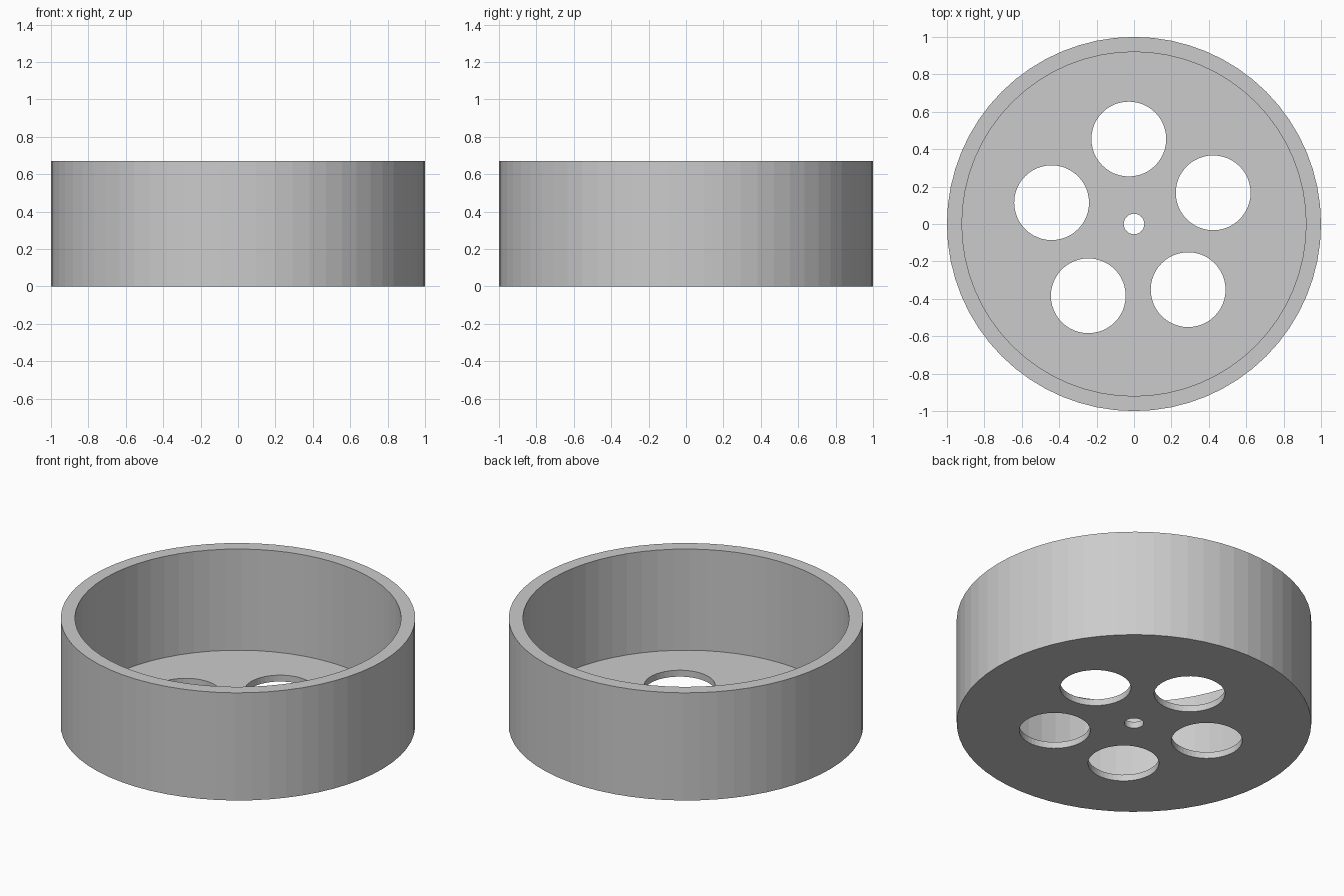
import bpy, math

if "Cube" in bpy.data.objects:
    bpy.data.objects.remove(bpy.data.objects["Cube"])

H, R, R_IN, FLOOR, SIDES = 0.67, 1.0, 0.92, 0.04, 64


def cylinder(name, radius, z0, z1, x=0.0, y=0.0, sides=SIDES):
    bpy.ops.mesh.primitive_cylinder_add(vertices=sides, radius=radius, depth=z1 - z0,
                                        location=(x, y, (z0 + z1) / 2))
    obj = bpy.context.object
    obj.name = name
    return obj


def cut(target, cutter):
    mod = target.modifiers.new("cut", 'BOOLEAN')
    mod.operation = 'DIFFERENCE'
    mod.solver = 'EXACT'
    mod.object = cutter
    bpy.context.view_layer.objects.active = target
    bpy.ops.object.modifier_apply(modifier=mod.name)
    bpy.data.objects.remove(cutter)


# Open round cup with a thin floor
cup = cylinder("round_cup", R, 0, H)
cut(cup, cylinder("cavity_cutter", R_IN, FLOOR, H + 0.2))

# Small centre hole and ring of five large holes through the floor
cut(cup, cylinder("centre_hole_cutter", 0.055, -0.1, 0.2, sides=32))
for i in range(5):
    a = math.radians(21.5 + 72 * i)
    cut(cup, cylinder("floor_hole_cutter", 0.2, -0.1, 0.2,
                      0.455 * math.cos(a), 0.455 * math.sin(a), 48))
